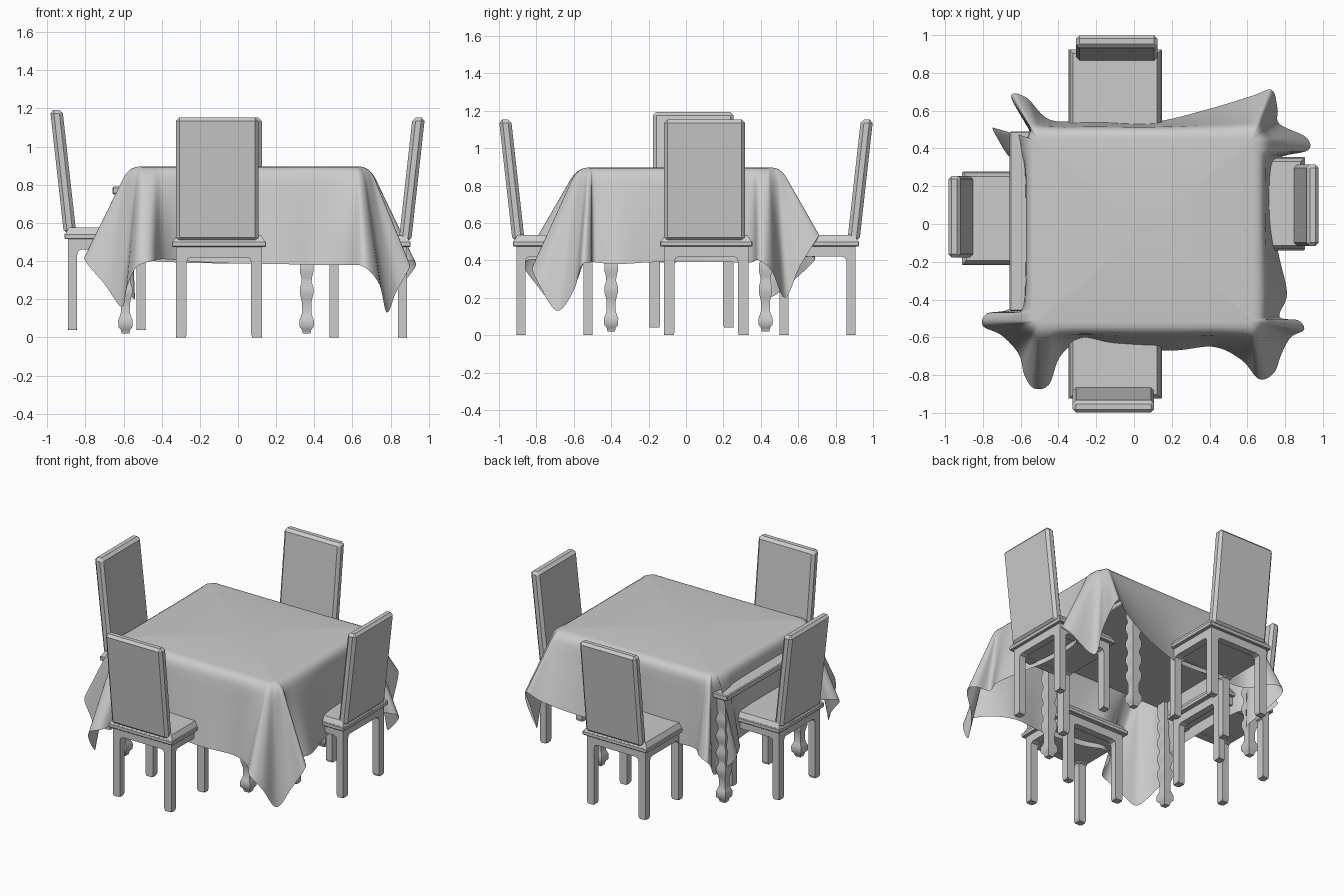
import bpy, bmesh, math
from mathutils import Vector, Matrix

if "Cube" in bpy.data.objects:
    bpy.data.objects.remove(bpy.data.objects["Cube"])


def finish(bm, name, mat=None, smooth=None):
    bmesh.ops.recalc_face_normals(bm, faces=bm.faces)
    me = bpy.data.meshes.new(name)
    bm.to_mesh(me)
    bm.free()
    ob = bpy.data.objects.new(name, me)
    bpy.context.collection.objects.link(ob)
    if mat:
        ob.matrix_world = mat
    if smooth:
        bpy.ops.object.select_all(action='DESELECT')
        ob.select_set(True)
        bpy.context.view_layer.objects.active = ob
        bpy.ops.object.shade_smooth_by_angle(angle=math.radians(smooth))
    return ob


def box(name, lo, hi, mat=None, bevel=0.0, taper=0.0, lean=0.0):
    """Box from corner to corner; taper insets the top, lean shifts the top in y."""
    bm = bmesh.new()
    bmesh.ops.create_cube(bm, size=1)
    lo, hi = Vector(lo), Vector(hi)
    mid, size = (lo + hi) / 2, hi - lo
    for v in bm.verts:
        top = v.co.z > 0
        s = [math.copysign(1, c) for c in v.co]
        v.co = Vector([m + c * d for m, c, d in zip(mid, v.co, size)])
        if top:
            v.co.x -= s[0] * taper
            v.co.y += lean - s[1] * taper
    if bevel:
        bmesh.ops.bevel(bm, geom=bm.edges[:], offset=bevel, segments=1, affect='EDGES')
    return finish(bm, name, mat)


def leg_frame(name, half, w, thick, mat):
    """Pair of legs joined by an apron with rounded inner corners."""
    inner = half - w
    side = [(half, .475), (half, .015), (half - .008, 0), (inner + .008, 0), (inner, .015),
            (inner, .395), (inner - .006, .413), (inner - .024, .42)]
    pts = side + [(-x, z) for x, z in reversed(side)]
    bm = bmesh.new()
    rings = [[bm.verts.new((x, y, z)) for x, z in pts] for y in (-thick / 2, thick / 2)]
    for r in rings:
        bm.faces.new(r)
    for i in range(len(pts)):
        bm.faces.new((rings[0][i - 1], rings[0][i], rings[1][i], rings[1][i - 1]))
    return finish(bm, name, mat)


# Chairs: local +y is the sitting direction, y = 0 is the rear seat edge
def chair(tag, loc, deg):
    m = Matrix.Translation(loc) @ Matrix.Rotation(math.radians(deg), 4, 'Z')
    box(tag + "_seat_board", (-.247, -.005, .475), (.247, .45, .503), m, bevel=.004)
    box(tag + "_seat_cushion", (-.24, 0, .503), (.24, .445, .535), m, taper=.018)
    box(tag + "_seat_underside", (-.22, .02, .427), (.22, .415, .475), m)
    box(tag + "_backrest", (-.225, -.008, .505), (.207, .057, 1.153), m, bevel=.018, lean=-.072)
    for n, y in (("rear", .038), ("front", .397)):
        leg_frame(f"{tag}_{n}_legs", .225, .056, .048, m @ Matrix.Translation((0, y, 0)))
    for n, x in (("left", -.199), ("right", .199)):
        leg_frame(f"{tag}_{n}_legs", .2035, .048, .052,
                  m @ Matrix.Translation((x, .2175, 0)) @ Matrix.Rotation(math.pi / 2, 4, 'Z'))


chair("front_chair", (-.1, -.92, 0), 0)
chair("back_chair", (-.1, .92, 0), 180)
chair("left_chair", (-.905, .03, .04), -90)
chair("right_chair", (.9, .108, 0), 90)

# Table top and square carved legs (half width, height)
box("table_top", (-.658, -.46, .75), (.43, .49, .79), bevel=.006)
profile = [(.02, .02), (.024, .04), (.037, .055), (.038, .09), (.03, .11), (.024, .13), (.024, .18)]
for k in range(4):
    z = .2 + k * .115
    profile += [(.028, z), (.036, z + .03), (.036, z + .06), (.026, z + .09)]
profile += [(.034, .67), (.034, .75)]
for x in (-.59, .36):
    for y in (-.4, .425):
        bm = bmesh.new()
        rings = [[bm.verts.new((x + r * sx, y + r * sy, z))
                  for sx, sy in ((-1, -1), (1, -1), (1, 1), (-1, 1))] for r, z in profile]
        for a, b in zip(rings, rings[1:]):
            for i in range(4):
                bm.faces.new((a[i - 1], a[i], b[i], b[i - 1]))
        bm.faces.new(rings[0])
        bm.faces.new(rings[-1])
        finish(bm, "table_leg", smooth=40)

# Tablecloth: hem outline counter-clockwise, each corner has fold, tip, fold
hem = [(-.60, -.35, .39), (-.66, -.45, .4), (-.78, -.475, .43), (-.80, -.54, .4), (-.70, -.59, .28),
       (-.61, -.69, .16), (-.58, -.80, .27), (-.53, -.87, .37), (-.45, -.85, .4), (-.39, -.70, .41),
       (-.27, -.61, .40), (-.1, -.65, .39), (.2, -.67, .385), (.42, -.65, .38), (.57, -.72, .38),
       (.66, -.82, .37), (.74, -.79, .28), (.78, -.69, .13), (.83, -.60, .24), (.90, -.56, .37),
       (.87, -.51, .39), (.77, -.49, .39), (.81, -.37, .38), (.77, -.18, .39), (.73, .02, .39),
       (.73, .25, .39), (.77, .35, .39), (.92, .39, .40), (.91, .46, .34), (.77, .53, .2),
       (.76, .61, .37), (.73, .71, .53), (.63, .68, .48), (.4, .61, .42), (.1, .54, .39),
       (-.2, .55, .39), (-.44, .55, .4), (-.57, .67, .42), (-.65, .67, .38), (-.54, .45, .2),
       (-.68, .45, .33), (-.75, .51, .42), (-.68, .38, .41), (-.60, .27, .4), (-.58, -.05, .39)]
X0, X1, Y0, Y1, R, ZT = -.57, .69, -.58, .51, .07, .897


def edge_point(p):
    c = Vector((min(max(p[0], X0 + R), X1 - R), min(max(p[1], Y0 + R), Y1 - R), ZT))
    d = Vector((p[0] - c.x, p[1] - c.y, 0)).normalized()
    return c + d * R, d


def spline(a, b, c, d, t):
    return .5 * (2 * b + (c - a) * t + (2 * a - 5 * b + 4 * c - d) * t * t
                 + (3 * b - a - 3 * c + d) * t ** 3)


H = [Vector(p) for p in hem]
N, SUB = len(H), 6
loop = [spline(H[i - 1], H[i], H[(i + 1) % N], H[(i + 2) % N], k / SUB)
        for i in range(N) for k in range(SUB)]
bm = bmesh.new()
columns = []
for p in loop:
    e, d = edge_point(p)
    a, b = e - d * .06, e.lerp(p, .13)
    pts = [a.lerp(e, t).lerp(e.lerp(b, t), t) for t in (0, .25, .5, .75, 1)]
    pts += [b.lerp(p, k / 8) for k in range(1, 9)]
    columns.append([bm.verts.new(q) for q in pts])
for a, b in zip(columns, columns[1:] + columns[:1]):
    for j in range(len(a) - 1):
        bm.faces.new((a[j], a[j + 1], b[j + 1], b[j]))
# flat middle of the cloth
center = bm.verts.new(((X0 + X1) / 2, (Y0 + Y1) / 2, ZT))
for a, b in zip(columns, columns[1:] + columns[:1]):
    bm.faces.new((a[0], b[0], center))
bmesh.ops.remove_doubles(bm, verts=bm.verts[:], dist=.0002)
finish(bm, "tablecloth", smooth=60)
